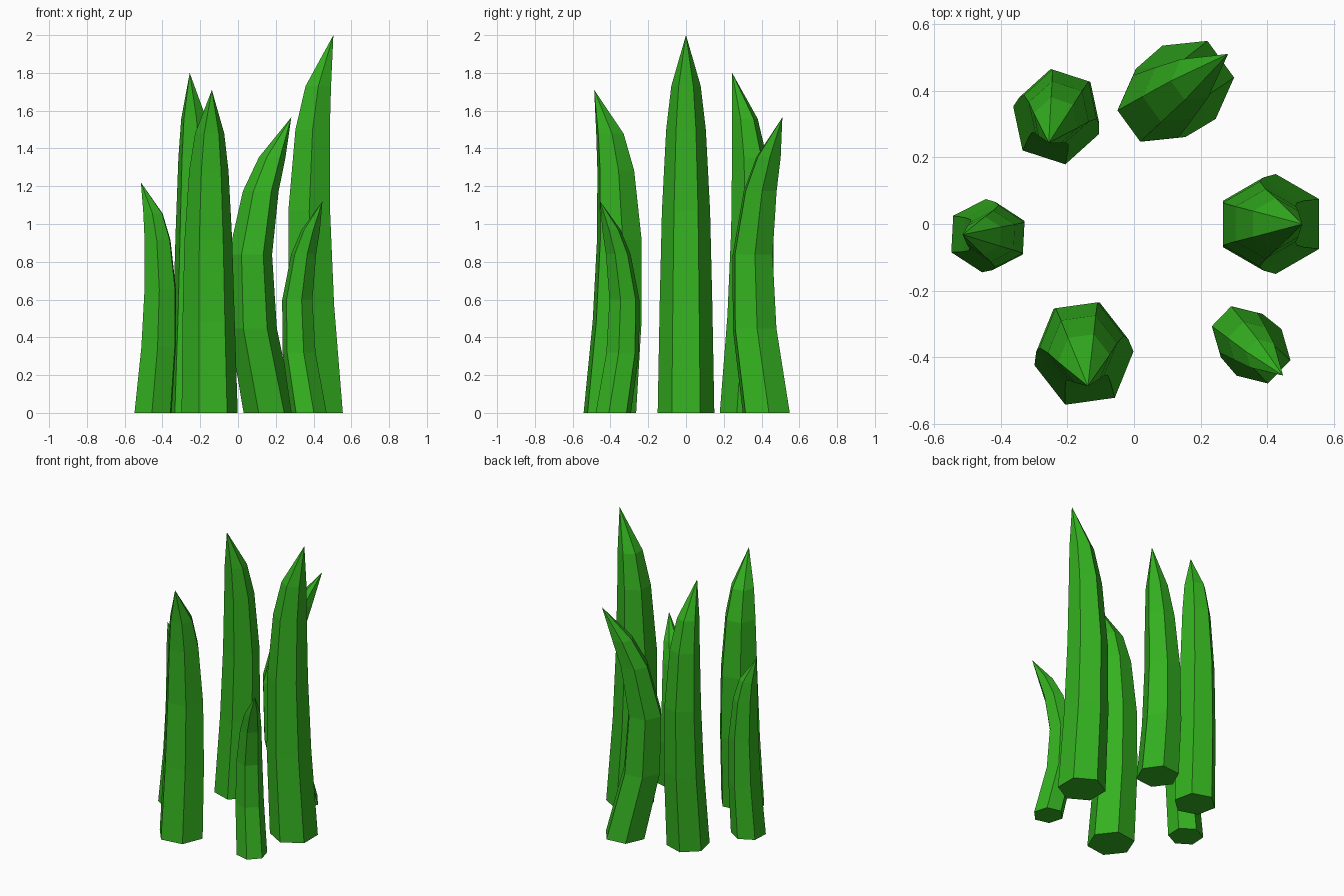
import bpy, bmesh
from math import cos, sin, radians, pi

if "Cube" in bpy.data.objects:
    bpy.data.objects.remove(bpy.data.objects["Cube"])

green = bpy.data.materials.new("grass_green")
green.diffuse_color = (0.034, 0.44, 0.014, 1)
green.use_nodes = True
green.node_tree.nodes["Principled BSDF"].inputs["Base Color"].default_value = green.diffuse_color

HEIGHTS = (0, 0.285, 0.535, 0.75, 0.865, 1)   # ring heights, as part of the blade height
WIDTHS = (1, 0.93, 0.85, 0.70, 0.52)          # ring radii, as part of the base radius
GENTLE = (0, -0.037, -0.048, -0.03, 0.0, 0.08)
STRONG = (0, -0.105, -0.123, -0.055, 0.02, 0.145)


def blade(name, x, y, radius, height, lean, bend, scale):
    """Six-sided tapering blade that bows back, then leans out towards its tip."""
    bm = bmesh.new()
    c, s = cos(radians(lean)), sin(radians(lean))
    rings = []
    for h, w, off in zip(HEIGHTS, WIDTHS, bend):
        cx, cy = x + c * off * scale, y + s * off * scale
        ring = []
        for i in range(6):
            a = radians(lean) + pi / 6 + i * pi / 3
            ring.append(bm.verts.new((cx + radius * w * cos(a),
                                      cy + radius * w * sin(a), h * height)))
        rings.append(ring)
    tip = bm.verts.new((x + c * bend[-1] * scale, y + s * bend[-1] * scale, height))
    for lo, hi in zip(rings, rings[1:]):
        for i in range(6):
            j = (i + 1) % 6
            bm.faces.new((lo[i], lo[j], hi[j], hi[i]))
    for i in range(6):
        bm.faces.new((rings[-1][i], rings[-1][(i + 1) % 6], tip))
    bm.faces.new(rings[0][::-1])
    mesh = bpy.data.meshes.new(name)
    bm.to_mesh(mesh)
    bm.free()
    mesh.materials.append(green)
    bpy.context.collection.objects.link(bpy.data.objects.new(name, mesh))


# Ring of six grass blades
blade("tall_right_blade", 0.425, 0.0, 0.15, 2.0, 0, GENTLE, 1.0)
blade("back_right_blade", 0.165, 0.425, 0.136, 1.565, 36, STRONG, 1.0)
blade("back_left_blade", -0.234, 0.311, 0.135, 1.80, -108, GENTLE, 0.88)
blade("left_blade", -0.45, -0.035, 0.11, 1.22, 177, GENTLE, 0.8)
blade("front_left_blade", -0.15, -0.403, 0.15, 1.71, -82, GENTLE, 1.05)
blade("front_right_blade", 0.375, -0.385, 0.097, 1.12, -44, STRONG, 0.69)
